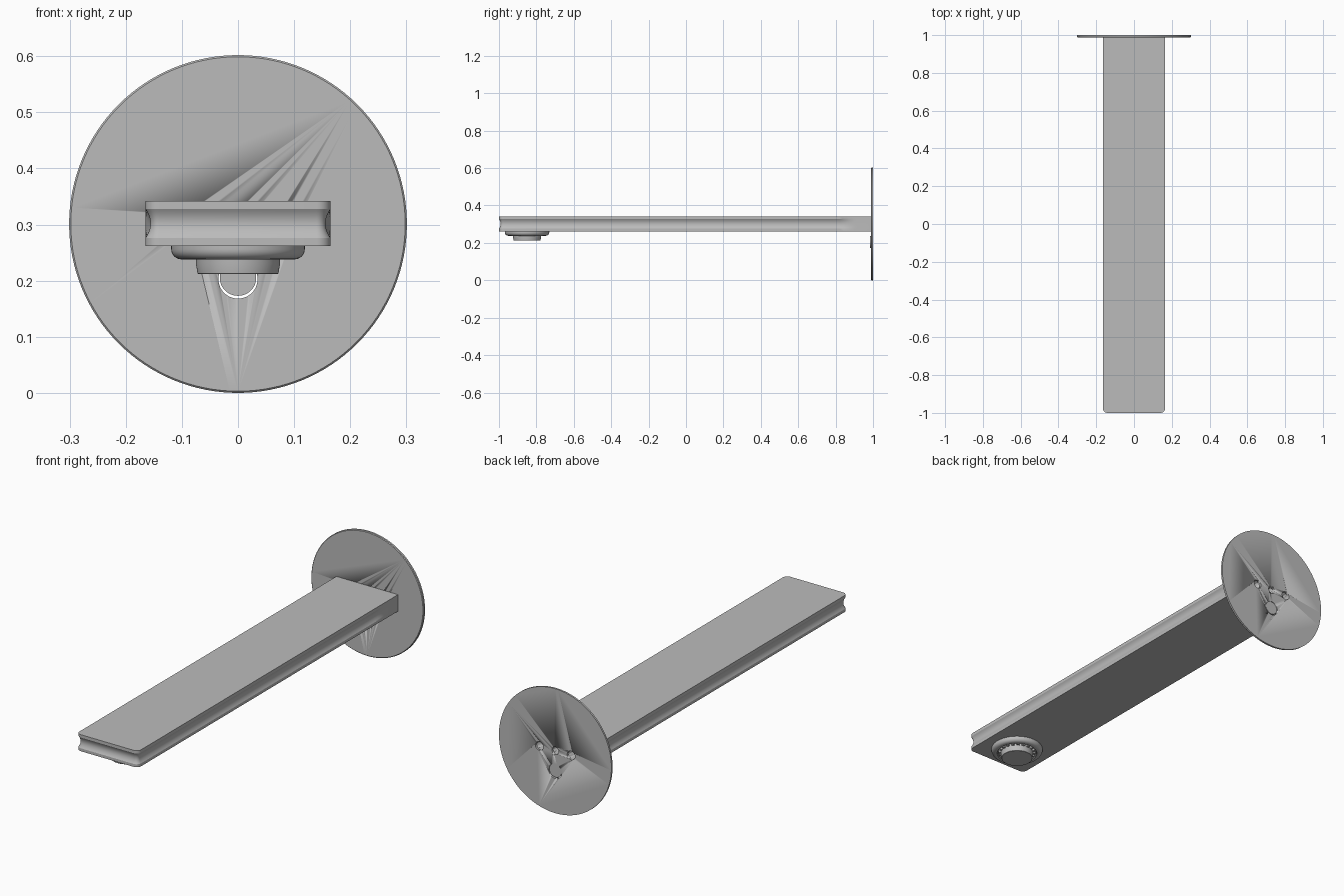
import bpy, bmesh, math
from mathutils import Vector, Matrix

if "Cube" in bpy.data.objects:
    bpy.data.objects.remove(bpy.data.objects["Cube"])

mat = bpy.data.materials.new("brushed grey")
mat.use_nodes = True
grey = (0.5, 0.5, 0.5, 1)
mat.diffuse_color = grey
mat.node_tree.nodes["Principled BSDF"].inputs["Base Color"].default_value = grey


def finish(name, bm, angle=30):
    bmesh.ops.recalc_face_normals(bm, faces=bm.faces)
    mesh = bpy.data.meshes.new(name)
    bm.to_mesh(mesh)
    bm.free()
    mesh.materials.append(mat)
    ob = bpy.data.objects.new(name, mesh)
    bpy.context.collection.objects.link(ob)
    bpy.ops.object.select_all(action='DESELECT')
    ob.select_set(True)
    bpy.context.view_layer.objects.active = ob
    bpy.ops.object.shade_smooth_by_angle(angle=math.radians(angle))
    return ob


def loft(bm, rings):
    """Skin closed rings of points and cap both ends."""
    loops = [[bm.verts.new(p) for p in ring] for ring in rings]
    n = len(loops[0])
    for a, b in zip(loops, loops[1:]):
        for i in range(n):
            j = (i + 1) % n
            bm.faces.new((a[i], a[j], b[j], b[i]))
    bm.faces.new(loops[0])
    bm.faces.new(loops[-1])


def lathe(name, profile, origin, axis='Z', segs=64):
    """Turn (radius, offset) pairs around the axis through origin."""
    bm = bmesh.new()
    loft(bm, [[(r * math.cos(2 * math.pi * i / segs), r * math.sin(2 * math.pi * i / segs), h)
               for i in range(segs)] for r, h in profile])
    if axis == 'Y':
        bm.transform(Matrix.Rotation(-math.pi / 2, 4, 'X'))
    bm.transform(Matrix.Translation(origin))
    return finish(name, bm)


def cut(target, cutter):
    mod = target.modifiers.new("cut", 'BOOLEAN')
    mod.operation = 'DIFFERENCE'
    mod.solver = 'EXACT'
    mod.object = cutter
    cutter.hide_render = True
    cutter.hide_viewport = True


# Spout arm: rounded-front outline stacked in z, with a concave band fading out near the wall
HALF_W, CORNER, FRONT, BACK = 0.165, 0.025, -1.0, 0.99
LOW, HIGH, MID, BAND, DEPTH = 0.262, 0.342, 0.302, 0.026, 0.009

right = [(Vector((HALF_W, y)), Vector((1, 0)))
         for y in (BACK, 0.92, 0.90, 0.88, 0.86, 0.84, 0.82, 0.78, 0.4, 0, -0.4, -0.8)]
centre = Vector((HALF_W - CORNER, FRONT + CORNER))
for k in range(9):
    a = -k * math.pi / 16
    n = Vector((math.cos(a), math.sin(a)))
    right.append((centre + n * CORNER, n))
left = [(Vector((-p.x, p.y)), Vector((-n.x, n.y))) for p, n in reversed(right)]
outline = right + left


def fade(y):
    t = min(max((0.91 - y) / 0.1, 0), 1)
    return t * t * (3 - 2 * t)


def section(z):
    u = min(abs(z - MID) / BAND, 1)
    inset = DEPTH * (1 - u * u)
    return [(*(p - n * inset * fade(p.y)), z) for p, n in outline]


levels = [LOW] + [MID + BAND * k / 6 for k in range(-6, 7)] + [HIGH]
bm = bmesh.new()
loft(bm, [section(z) for z in levels])
arm = finish("spout_arm", bm, 25)

# Round wall plate with a slightly eased front rim
plate = lathe("wall_plate", [(0.298, 0), (0.301, 0.003), (0.301, 0.012)],
              (0, 0.988, 0.301), 'Y', 128)

# Mounting holes through the plate and into the arm
for label, x, r in (("right", -0.085, 0.021), ("centre", 0, 0.018), ("left", 0.085, 0.021)):
    hole = lathe(label + "_hole_cutter", [(r, 0), (r, 0.1)], (x, 0.93, 0.302), 'Y', 32)
    cut(plate, hole)
    cut(arm, hole)

# Drain hole below the arm, mostly filled by an off-centre plug
cut(plate, lathe("drain_cutter", [(0.035, 0), (0.035, 0.1)], (0, 0.95, 0.203), 'Y', 48))
lathe("drain_plug", [(0.0325, 0), (0.0325, 0.014)], (0, 0.984, 0.2055), 'Y', 48)

# Outlet collar with a rounded lower lip and a recess inside
OUTLET_Y = -0.85
lip = [(0.119 - 0.018 * (1 - math.cos(t)), 0.256 - 0.018 * math.sin(t))
       for t in [k * math.pi / 12 for k in range(7)]]
lathe("outlet_collar", [(0.119, 0.264)] + lip + [(0.093, 0.238), (0.09, 0.241), (0.09, 0.254)],
      (0, OUTLET_Y, 0))

# Aerator core
lathe("aerator_core", [(0.075, 0.258), (0.075, 0.230), (0.072, 0.213), (0.071, 0.212)],
      (0, OUTLET_Y, 0))

# Grip teeth around the core
bm = bmesh.new()
for k in range(20):
    spin = Matrix.Translation((0, OUTLET_Y, 0.247)) @ Matrix.Rotation(k * math.pi / 10, 4, 'Z')
    bmesh.ops.create_cube(bm, size=1, matrix=spin @ Matrix.Translation((0.079, 0, 0))
                          @ Matrix.Diagonal((0.014, 0.013, 0.016, 1)))
finish("aerator_teeth", bm)
